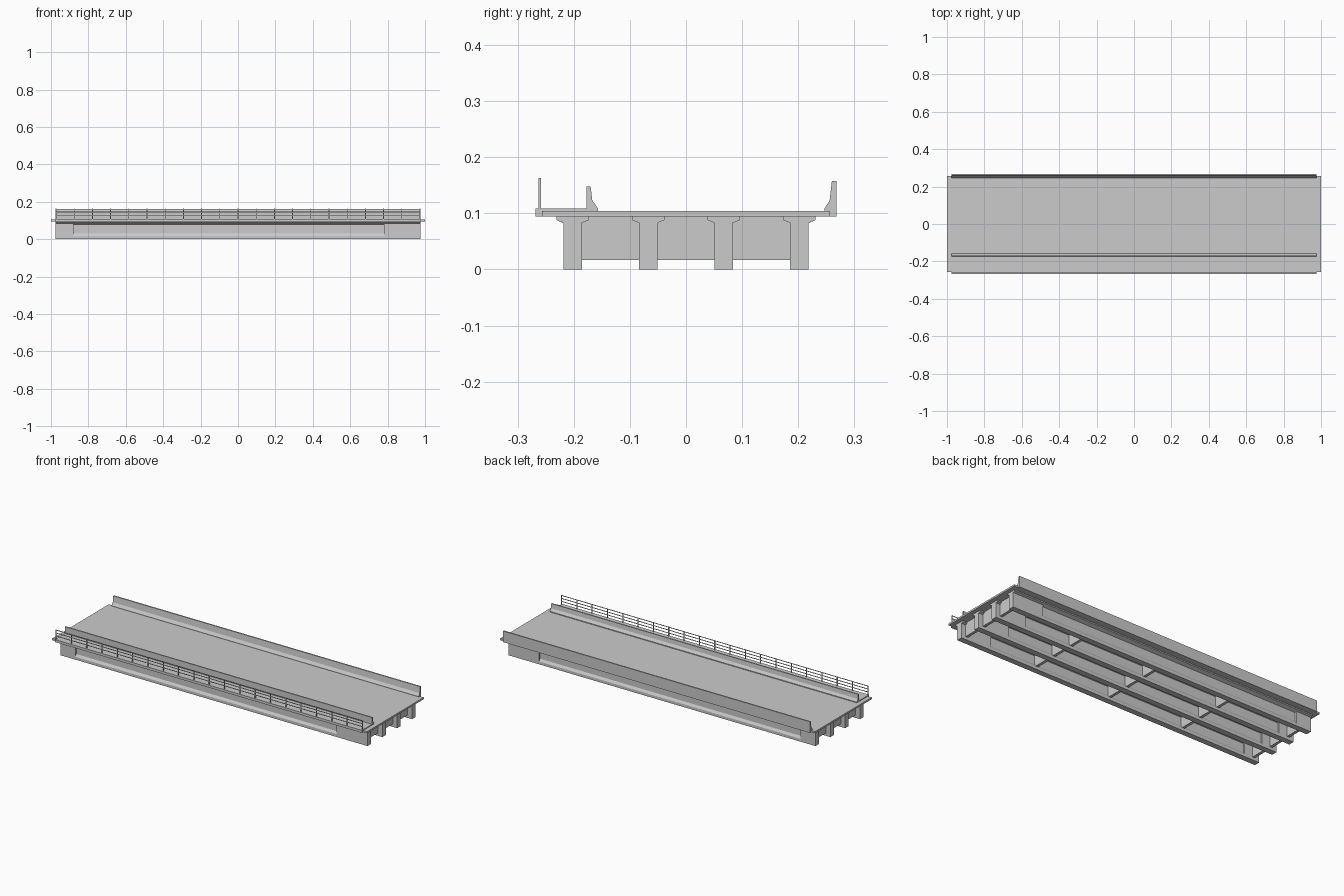
import bpy, bmesh

if "Cube" in bpy.data.objects:
    bpy.data.objects.remove(bpy.data.objects["Cube"])

X_END = 0.975                      # half length of girders, barriers and railing
GIRDERS = (-0.202, -0.067, 0.067, 0.202)


def finish(name, bm):
    bmesh.ops.recalc_face_normals(bm, faces=bm.faces)
    me = bpy.data.meshes.new(name)
    bm.to_mesh(me)
    bm.free()
    ob = bpy.data.objects.new(name, me)
    bpy.context.collection.objects.link(ob)
    return ob


def add_box(bm, x0, x1, y0, y1, z0, z1):
    verts = bmesh.ops.create_cube(bm, size=1)["verts"]
    for v in verts:
        v.co.x = x0 if v.co.x < 0 else x1
        v.co.y = y0 if v.co.y < 0 else y1
        v.co.z = z0 if v.co.z < 0 else z1


def loft(name, sections):
    """Skin a list of (x, [(y, z), ...]) sections along the span."""
    bm = bmesh.new()
    rings = [[bm.verts.new((x, y, z)) for y, z in pts] for x, pts in sections]
    n = len(rings[0])
    for a, b in zip(rings, rings[1:]):
        for i in range(n):
            j = (i + 1) % n
            bm.faces.new((a[i], a[j], b[j], b[i]))
    bm.faces.new(rings[0])
    bm.faces.new(rings[-1])
    bmesh.ops.remove_doubles(bm, verts=bm.verts, dist=1e-5)
    return finish(name, bm)


def mirrored(half, yc):
    return [(yc + y, z) for y, z in half] + [(yc - y, z) for y, z in reversed(half)]


# Deck slab
bm = bmesh.new()
add_box(bm, -1, 1, -0.257, 0.257, 0.0945, 0.1045)
finish("deck_slab", bm)

# Girders: solid end blocks, slimmer web between them
end_half = [(.0165, 0), (.0165, .016), (.0165, .029), (.0165, .083), (.029, .088), (.029, .0945)]
mid_half = [(.0165, 0), (.0165, .016), (.008, .029), (.008, .079), (.029, .088), (.029, .0945)]
for k, yc in enumerate(GIRDERS):
    e, m = mirrored(end_half, yc), mirrored(mid_half, yc)
    loft(f"girder_{k + 1}", [(-X_END, e), (-0.88, e), (-0.88, m),
                             (0.78, m), (0.78, e), (X_END, e)])

# Cross diaphragms between the girders
bm = bmesh.new()
for x in (-0.94, -0.48, 0, 0.48, 0.94):
    for y0, y1 in zip(GIRDERS, GIRDERS[1:]):
        add_box(bm, x - 0.008, x + 0.008, y0 + 0.004, y1 - 0.004, 0.017, 0.0945)
finish("cross_diaphragms", bm)

# Outer parapet on the back edge
parapet = [(.268, .0945), (.268, .158), (.260, .158), (.256, .123),
           (.247, .109), (.247, .1045), (.257, .1045), (.257, .0945)]
loft("back_parapet", [(-X_END, parapet), (X_END, parapet)])

# Footway with the inner traffic barrier
footway = [(-.268, .0945), (-.257, .0945), (-.257, .1045), (-.157, .1045),
           (-.157, .109), (-.167, .123), (-.170, .148), (-.177, .148),
           (-.177, .109), (-.268, .109)]
loft("footway_and_barrier", [(-X_END, footway), (X_END, footway)])

# Pedestrian railing: 21 posts and three rails
bm = bmesh.new()
for i in range(21):
    x = -X_END + 0.002 + i * (2 * X_END - 0.004) / 20
    add_box(bm, x - 0.002, x + 0.002, -0.2625, -0.2585, 0.109, 0.163)
for z in (0.161, 0.144, 0.127):
    add_box(bm, -X_END, X_END, -0.262, -0.259, z - 0.0015, z + 0.0015)
finish("footway_railing", bm)
